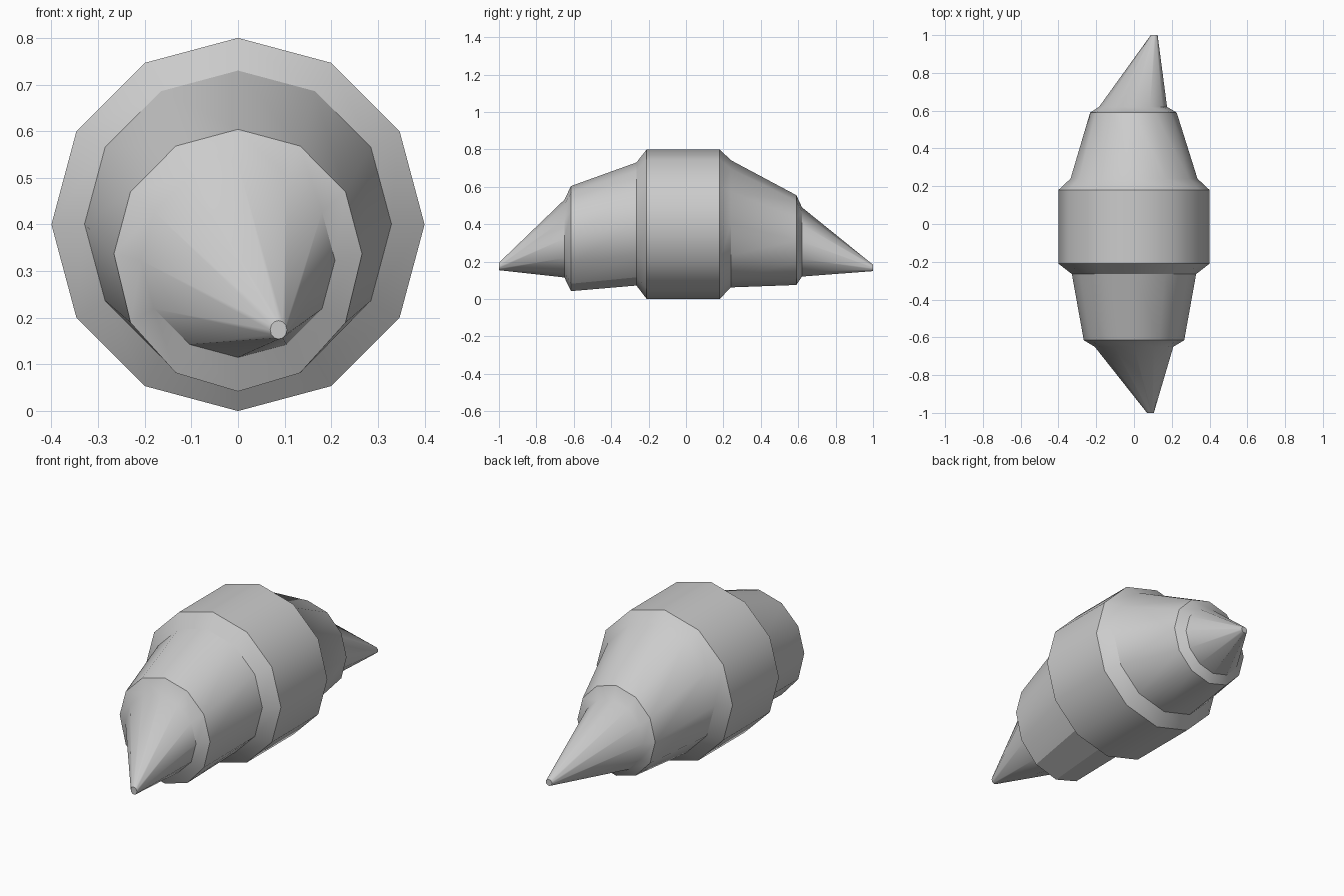
import bpy, bmesh, math

if "Cube" in bpy.data.objects:
    bpy.data.objects.remove(bpy.data.objects["Cube"])

SIDES = 12

# Cross-sections along y: (y, centre x, centre z, half width, height above, height below)
STATIONS = [
    (-1.00, 0.087, 0.174, 0.018, 0.020, 0.020),   # front tip
    (-0.65, 0.00, 0.323, 0.208, 0.208, 0.208),
    (-0.615, 0.00, 0.337, 0.266, 0.267, 0.295),   # front step
    (-0.265, 0.00, 0.401, 0.329, 0.329, 0.329),
    (-0.21, 0.00, 0.40, 0.40, 0.40, 0.40),        # middle drum
    (0.18, 0.00, 0.40, 0.40, 0.40, 0.40),
    (0.24, 0.00, 0.402, 0.336, 0.340, 0.340),
    (0.59, -0.003, 0.315, 0.229, 0.240, 0.240),   # rear step
    (0.62, -0.005, 0.305, 0.180, 0.185, 0.185),
    (1.00, 0.107, 0.166, 0.018, 0.017, 0.017),    # rear tip
]


def ring(bm, y, cx, cz, w, up, down):
    verts = []
    for i in range(SIDES):
        a = math.tau * i / SIDES
        s = math.sin(a)
        verts.append(bm.verts.new((cx + w * math.cos(a), y, cz + s * (up if s > 0 else down))))
    return verts


def loft(name, stations):
    bm = bmesh.new()
    rings = [ring(bm, *s) for s in stations]
    for a, b in zip(rings, rings[1:]):
        for i in range(SIDES):
            j = (i + 1) % SIDES
            bm.faces.new((a[i], a[j], b[j], b[i]))
    bm.faces.new(rings[0])
    bm.faces.new(rings[-1])
    bmesh.ops.recalc_face_normals(bm, faces=bm.faces)
    mesh = bpy.data.meshes.new(name)
    bm.to_mesh(mesh)
    bm.free()
    obj = bpy.data.objects.new(name, mesh)
    bpy.context.collection.objects.link(obj)
    return obj


# Stepped barrel body with off-centre pointed ends
body = loft("stepped_body", STATIONS)
bpy.context.view_layer.objects.active = body
body.select_set(True)
bpy.ops.object.shade_smooth_by_angle(angle=math.radians(31))
